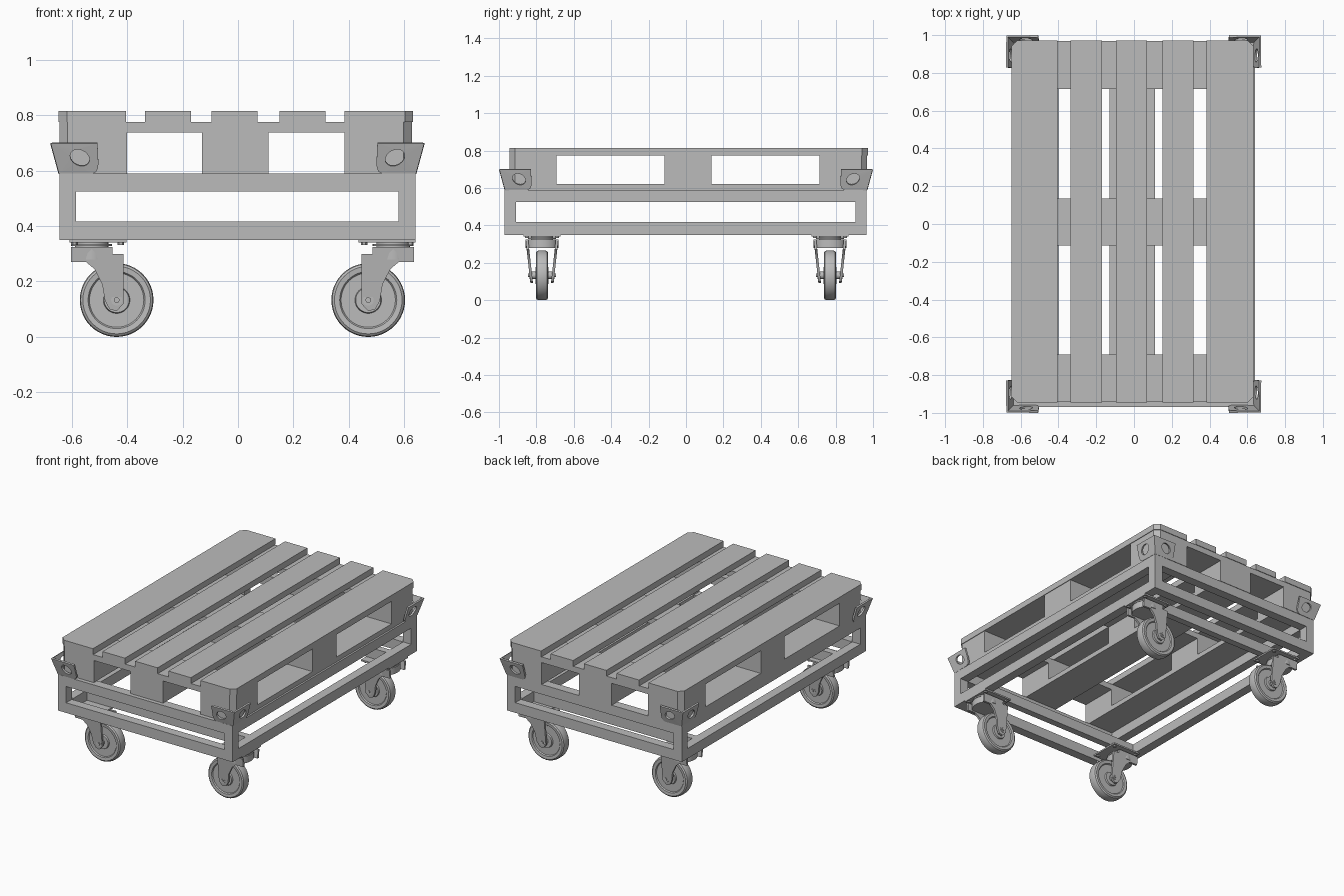
import bpy, bmesh, math
from mathutils import Vector

cube = bpy.data.objects.get("Cube")
if cube:
    bpy.data.objects.remove(cube)

grey = bpy.data.materials.new("plain_grey")
grey.use_nodes = True
GREY = (0.5, 0.5, 0.5, 1)
grey.diffuse_color = GREY
grey.node_tree.nodes["Principled BSDF"].inputs["Base Color"].default_value = GREY


def finish(name, bm, smooth=False):
    bmesh.ops.recalc_face_normals(bm, faces=bm.faces)
    me = bpy.data.meshes.new(name)
    bm.to_mesh(me)
    bm.free()
    me.materials.append(grey)
    ob = bpy.data.objects.new(name, me)
    bpy.context.collection.objects.link(ob)
    if smooth:
        bpy.ops.object.select_all(action='DESELECT')
        ob.select_set(True)
        bpy.context.view_layer.objects.active = ob
        bpy.ops.object.shade_smooth_by_angle(angle=math.radians(35))
    return ob


def prism(bm, pts, k0, k1, place):
    """Extrude a 2D outline from k0 to k1; place(a, b, k) gives the 3D point."""
    lo = [bm.verts.new(place(a, b, k0)) for a, b in pts]
    hi = [bm.verts.new(place(a, b, k1)) for a, b in pts]
    bm.faces.new(lo)
    bm.faces.new(hi)
    for i in range(len(pts)):
        j = (i + 1) % len(pts)
        bm.faces.new((lo[i], lo[j], hi[j], hi[i]))


def upright(a, b, k):
    return (a, b, k)


def box(bm, x0, x1, y0, y1, z0, z1):
    prism(bm, [(x0, y0), (x1, y0), (x1, y1), (x0, y1)], z0, z1, upright)


def ellipse(cx, cy, rx, ry, n=32):
    return [(cx + rx * math.cos(i * math.tau / n), cy + ry * math.sin(i * math.tau / n))
            for i in range(n)]


def chamfered(x0, x1, y0, y1, corners, c=0.03):
    """Rectangle outline with the listed corners (sx, sy) cut off."""
    pts = []
    for sx, sy in ((-1, -1), (1, -1), (1, 1), (-1, 1)):
        x, y = (x1 if sx > 0 else x0), (y1 if sy > 0 else y0)
        if (sx, sy) in corners:
            cut = [(x - sx * c, y), (x, y - sy * c)]
            pts += cut if sx * sy < 0 else cut[::-1]
        else:
            pts.append((x, y))
    return pts


# ---- steel frame: corner posts, two levels of rails, inner cross tubes
X0, X1, Y0, Y1, T = -0.645, 0.64, -0.97, 0.965, 0.06
bm = bmesh.new()
for x in (X0, X1 - T):
    for y in (Y0, Y1 - T):
        box(bm, x, x + T, y, y + T, 0.35, 0.59)
for z0, z1 in ((0.35, 0.417), (0.525, 0.59)):
    for x in (X0, X1 - T):
        box(bm, x, x + T, Y0 + T, Y1 - T, z0, z1)
    for y in (Y0, Y1 - T):
        box(bm, X0 + T, X1 - T, y, y + T, z0, z1)
for y in (-0.75, 0.725):
    box(bm, X0 + T, X1 - T, y, y + 0.045, 0.35, 0.417)
finish("steel_frame", bm)

# ---- pallet
rows_x = [(-0.645, -0.40), (-0.13, 0.11), (0.385, 0.628)]
rows_y = [(-0.943, -0.692), (-0.115, 0.135), (0.715, 0.968)]

bm = bmesh.new()  # bottom runners, cut at the outer corners
for i, (x0, x1) in enumerate(rows_x):
    s = i - 1
    prism(bm, chamfered(x0, x1, -0.943, 0.968, [(s, -1), (s, 1)]), 0.59, 0.622, upright)
finish("pallet_bottom_boards", bm)

bm = bmesh.new()  # nine blocks
for i, (x0, x1) in enumerate(rows_x):
    for j, (y0, y1) in enumerate(rows_y):
        prism(bm, chamfered(x0, x1, y0, y1, [(i - 1, j - 1)]), 0.622, 0.737, upright)
finish("pallet_blocks", bm)

bm = bmesh.new()  # cross boards
for j, (y0, y1) in enumerate(rows_y):
    s = j - 1
    prism(bm, chamfered(-0.645, 0.628, y0, y1, [(-1, s), (1, s)]), 0.737, 0.775, upright)
finish("pallet_cross_boards", bm)

bm = bmesh.new()  # top boards
tops = [(-0.648, -0.405), (-0.335, -0.17), (-0.095, 0.07), (0.15, 0.315), (0.385, 0.632)]
for i, (x0, x1) in enumerate(tops):
    s = {0: -1, 4: 1}.get(i, 0)
    prism(bm, chamfered(x0, x1, -0.945, 0.972, [(s, -1), (s, 1)]), 0.775, 0.815, upright)
finish("pallet_top_boards", bm)

# ---- flared corner brackets with a round hole in each wing
OUTLINE = [(0, 0.59), (0, 0.70), (0.165, 0.70), (0.149, 0.63), (0.143, 0.612),
           (0.132, 0.597), (0.115, 0.59)]


def bracket(sx, sy):
    bm = bmesh.new()
    for wing in range(2):
        edges = []
        for loop in (OUTLINE, ellipse(0.087, 0.648, 0.034, 0.03, 24)):
            vs = []
            for s, z in loop:
                flare = 0.03 * (z - 0.59) / 0.11
                x, y = 0.64 + flare, 0.964 + flare
                if wing:
                    y -= s
                else:
                    x -= s
                vs.append(bm.verts.new((sx * x - 0.002, sy * y, z)))
            edges += [bm.edges.new((vs[i - 1], vs[i])) for i in range(len(vs))]
        bmesh.ops.triangle_fill(bm, edges=edges, use_beauty=True)
    bmesh.ops.remove_doubles(bm, verts=bm.verts, dist=0.0005)
    ob = finish("corner_bracket", bm)
    mod = ob.modifiers.new("sheet", 'SOLIDIFY')
    mod.thickness, mod.offset = 0.012, 0


# ---- swivel casters
CHEEK = [(-0.075, 0.325), (-0.075, 0.27), (-0.02, 0.27), (0.01, 0.245), (0.038, 0.19),
         (0.048, 0.13), (0.065, 0.10), (0.09, 0.093), (0.115, 0.12), (0.115, 0.30),
         (0.075, 0.30), (0.075, 0.325)]
# wheel cross-section as (offset along axle, radius)
HALF = [(0.034, 0.0), (0.034, 0.045), (0.024, 0.048), (0.024, 0.098), (0.031, 0.103),
        (0.033, 0.122), (0.027, 0.13), (0.014, 0.133)]
WHEEL = HALF + [(-v, r) for v, r in reversed(HALF)]


def caster(cx, cy, d):
    """d is the direction along x in which the wheel trails."""
    bm = bmesh.new()  # plate, bolts and swivel rings
    xs = sorted((cx - d * 0.08, cx + d * 0.125))
    box(bm, xs[0], xs[1], cy - 0.1, cy + 0.1, 0.34, 0.35)
    for u in (-0.062, 0.105):
        for v in (-0.08, 0.08):
            prism(bm, ellipse(cx + d * u, cy + v, 0.012, 0.012, 6), 0.332, 0.34, upright)
    prism(bm, ellipse(cx, cy, 0.06, 0.06), 0.322, 0.342, upright)
    prism(bm, ellipse(cx, cy, 0.074, 0.074), 0.328, 0.336, upright)
    finish("caster_plate", bm, True)

    bm = bmesh.new()  # fork with crown and two leaning cheeks
    prism(bm, ellipse(cx, cy, 0.075, 0.087), 0.28, 0.324, upright)
    for s in (-1, 1):
        prism(bm, CHEEK, 0, 0.014, lambda u, z, k: (
            cx + d * u, cy + s * (0.048 + (z - 0.09) * 0.11 + k), z))
    finish("caster_fork", bm, True)

    wx, wz = cx + d * 0.09, 0.133
    bm = bmesh.new()  # wheel
    verts = [bm.verts.new((wx + r, cy + v, wz)) for v, r in WHEEL]
    edges = [bm.edges.new(p) for p in zip(verts, verts[1:])]
    bmesh.ops.spin(bm, geom=verts + edges, cent=Vector((wx, cy, wz)), axis=(0, 1, 0),
                   angle=math.tau, steps=48)
    bmesh.ops.remove_doubles(bm, verts=bm.verts, dist=0.0002)
    finish("caster_wheel", bm, True)

    bm = bmesh.new()  # axle and its nuts
    for r, w in ((0.02, 0.068), (0.01, 0.074)):
        prism(bm, ellipse(wx, wz, r, r, 20), cy - w, cy + w, lambda a, b, k: (a, k, b))
    finish("caster_axle", bm, True)


for sx in (-1, 1):
    for sy in (-1, 1):
        bracket(sx, sy)
        caster(-0.528 if sx < 0 else 0.56, 0.77 * sy, -sx)
